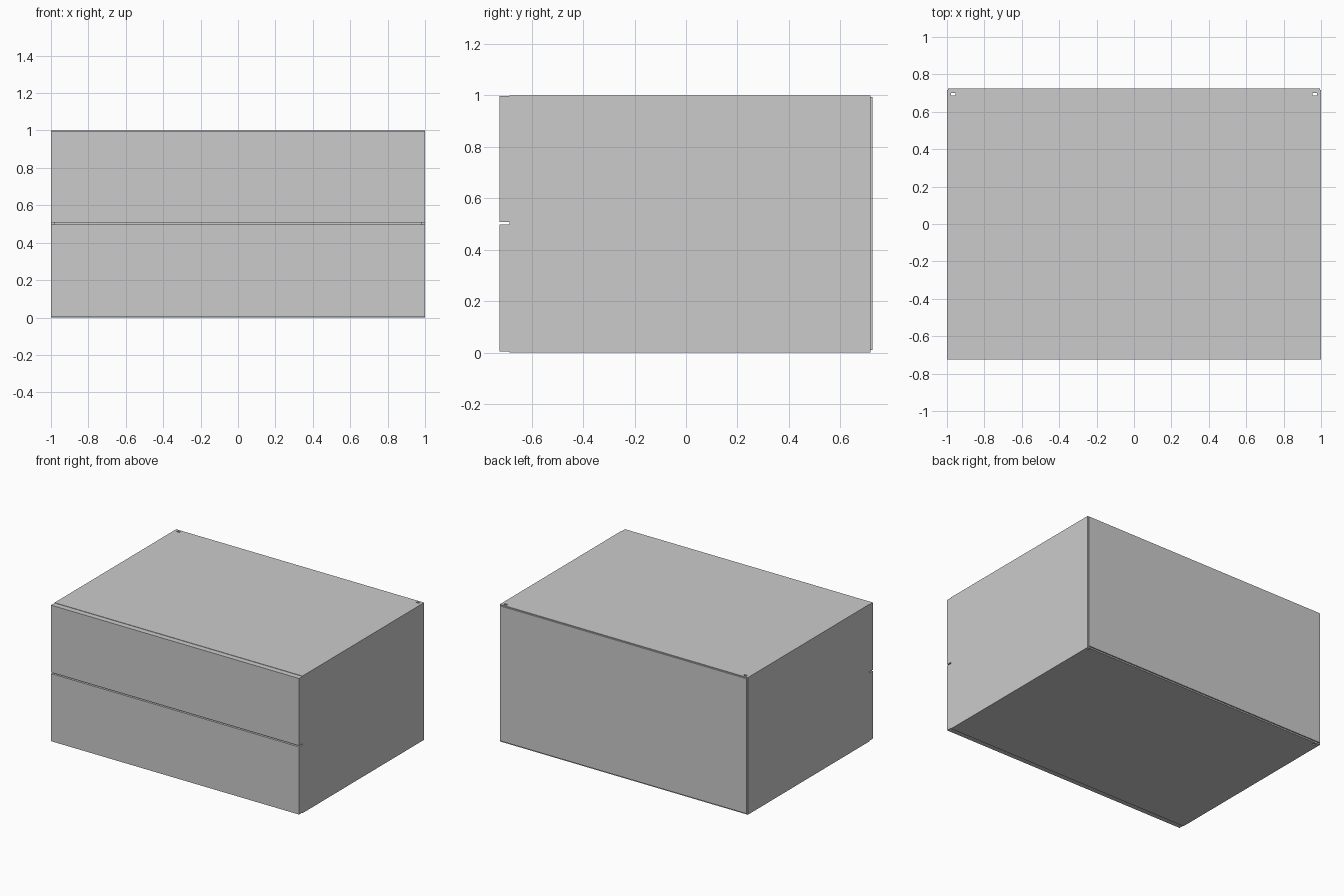
import bpy, bmesh
from mathutils import Vector

if "Cube" in bpy.data.objects:
    bpy.data.objects.remove(bpy.data.objects["Cube"])


def box(name, lo, hi):
    """Axis-aligned box between two corners."""
    lo, hi = Vector(lo), Vector(hi)
    bm = bmesh.new()
    bmesh.ops.create_cube(bm, size=1)
    for v in bm.verts:
        v.co = (lo + hi) / 2 + v.co * (hi - lo)
    mesh = bpy.data.meshes.new(name)
    bm.to_mesh(mesh)
    bm.free()
    ob = bpy.data.objects.new(name, mesh)
    bpy.context.collection.objects.link(ob)
    return ob


W, T, S = 1.0, 0.045, 0.02       # half width, board thickness, side thickness
FRONT, FACE, REAR, BACK = -0.725, -0.685, 0.716, 0.725

# Carcass
bottom = box("bottom_panel", (-W, FACE, 0), (W, REAR, T))
top = box("top_panel", (-W, FACE, 1 - T), (W, REAR, 1))
for side, sx in (("left", -1), ("right", 1)):
    x0, x1 = sorted((sx * W, sx * (W - S)))
    box(side + "_side_panel", (x0, FACE, T), (x1, REAR, 1 - T))

    # Hanging slot through the top and bottom panels
    x0, x1 = sorted((sx * 0.954, sx * 0.979))
    cutter = box(side + "_slot_cutter", (x0, 0.688, -0.1), (x1, 0.701, 1.1))
    cutter.hide_render = True
    cutter.display_type = 'WIRE'
    cutter.hide_set(True)
    for panel in (bottom, top):
        mod = panel.modifiers.new(side + "_slot", 'BOOLEAN')
        mod.operation = 'DIFFERENCE'
        mod.solver = 'EXACT'
        mod.object = cutter

# Back panel, slightly inset all round
box("back_panel", (-0.994, REAR, 0.01), (0.994, BACK, 0.994))

# Drawers: full-width front with an open box behind it
for name, z0, z1 in (("lower", 0.005, 0.498), ("upper", 0.507, 0.997)):
    box(name + "_drawer_front", (-W, FRONT, z0), (W, FACE, z1))
    b0, b1 = z0 + 0.06, z1 - 0.1
    hw, rear, t = 0.93, 0.64, 0.03
    box(name + "_drawer_floor", (-hw, FACE, b0), (hw, rear, b0 + 0.02))
    box(name + "_drawer_back", (-hw + t, rear - t, b0 + 0.02), (hw - t, rear, b1))
    for side, sx in (("left", -1), ("right", 1)):
        x0, x1 = sorted((sx * hw, sx * (hw - t)))
        box(f"{name}_drawer_{side}_side", (x0, FACE, b0 + 0.02), (x1, rear, b1))
